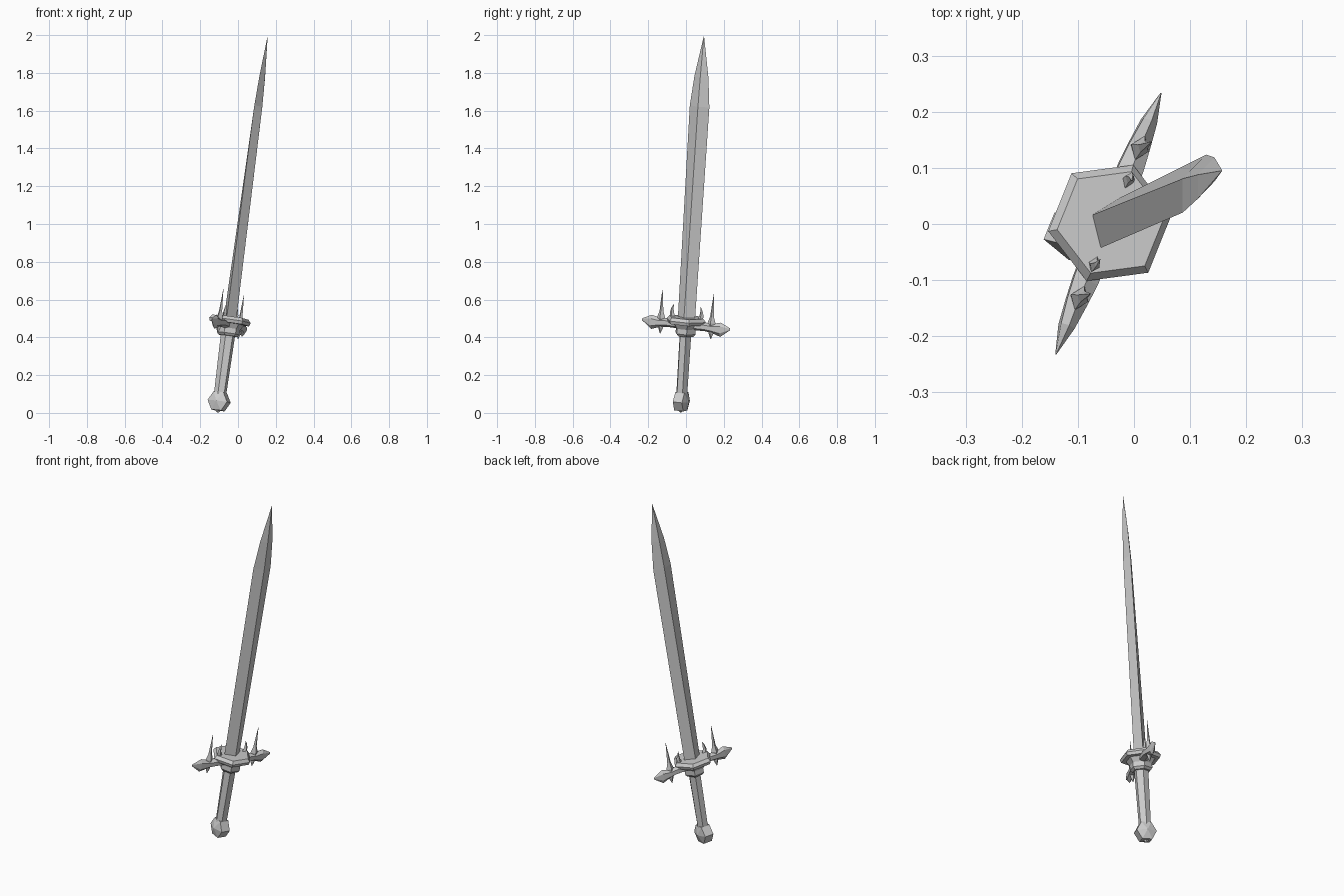
import bpy, bmesh
from math import sin, cos, pi
from mathutils import Matrix, Vector

# Sword frame: local Z runs along the blade, local X along the crossguard
W = Vector((0.1328, 0.0619, 1.0)).normalized()
U = Vector((0.37, 0.92, -0.107))
U = (U - W * U.dot(W)).normalized()
V = W.cross(U)
M = Matrix((U, V, W)).transposed().to_4x4()
M.translation = (-0.108, -0.0285, 0)


def loft(name, rings, n, axis='Z', phase=0.0, mirror=False):
    """rings: (position along axis, radius a, radius b, shift a, shift b)."""
    bm = bmesh.new()
    loops = []
    for p, ra, rb, sa, sb in rings:
        loop = []
        for i in range(n):
            t = phase + 2 * pi * i / n
            a, b = sa + ra * cos(t), sb + rb * sin(t)
            loop.append(bm.verts.new((a, b, p) if axis == 'Z' else (p, a, b)))
        loops.append(loop)
    for lo, hi in zip(loops, loops[1:]):
        for i in range(n):
            j = (i + 1) % n
            bm.faces.new((lo[i], lo[j], hi[j], hi[i]))
    bm.faces.new(loops[0][::-1])
    bm.faces.new(loops[-1])
    bmesh.ops.remove_doubles(bm, verts=bm.verts, dist=1e-5)
    bmesh.ops.recalc_face_normals(bm, faces=bm.faces)
    me = bpy.data.meshes.new(name)
    bm.to_mesh(me)
    bm.free()
    ob = bpy.data.objects.new(name, me)
    bpy.context.collection.objects.link(ob)
    ob.matrix_world = M
    if mirror:
        ob.modifiers.new("Mirror", 'MIRROR')
    return ob


# Blade: diamond section, widest near the tip
loft("blade", [(0.48, 0.049, 0.036, 0, 0), (1.64, 0.056, 0.023, 0, 0),
               (1.80, 0.040, 0.016, 0, 0), (2.02, 0, 0, 0, 0)], 4)

# Grip
loft("grip", [(0.09, 0.031, 0.033, 0, 0), (0.43, 0.033, 0.040, 0, 0)], 6)

# Pommel: faceted hexagonal gem turned about the crossguard axis
loft("pommel", [(-0.043, 0, 0, 0, 0.062), (-0.026, 0.056, 0.056, 0, 0.062),
                (0.026, 0.056, 0.056, 0, 0.062), (0.043, 0, 0, 0, 0.062)],
     6, axis='X')
loft("pommel_point", [(0.002, 0.004, 0.004, 0, 0), (0.025, 0.02, 0.03, 0, 0)], 6)

# Collar under the guard and hexagonal guard plate
loft("collar", [(0.412, 0.046, 0.050, 0, 0), (0.425, 0.057, 0.062, 0, 0),
                (0.452, 0.057, 0.062, 0, 0), (0.485, 0.080, 0.085, 0, 0)], 6)
loft("guard_plate", [(0.478, 0.106, 0.106, 0, 0), (0.495, 0.112, 0.112, 0, 0),
                     (0.512, 0.098, 0.098, 0, 0)], 6)

# Crossguard arms: flared near the end, then pointed
loft("crossguard", [(0.0, 0.028, 0.026, 0, 0.472), (0.11, 0.026, 0.023, 0, 0.472),
                    (0.15, 0.022, 0.024, 0, 0.468), (0.198, 0.015, 0.038, 0, 0.466),
                    (0.252, 0.001, 0.005, 0, 0.474)],
     6, axis='X', phase=pi / 2, mirror=True)

# Upright spikes on the arms
loft("guard_spike", [(0.41, 0.001, 0.001, 0.145, 0), (0.44, 0.014, 0.012, 0.145, 0),
                     (0.495, 0.023, 0.017, 0.145, 0), (0.53, 0.011, 0.009, 0.145, 0),
                     (0.655, 0, 0, 0.147, 0)], 4, mirror=True)

# Small curved horns on the plate
loft("plate_horn", [(0.50, 0.017, 0.011, 0.078, 0), (0.53, 0.011, 0.009, 0.085, 0),
                    (0.555, 0.006, 0.005, 0.083, 0), (0.578, 0, 0, 0.075, 0)],
     4, mirror=True)
